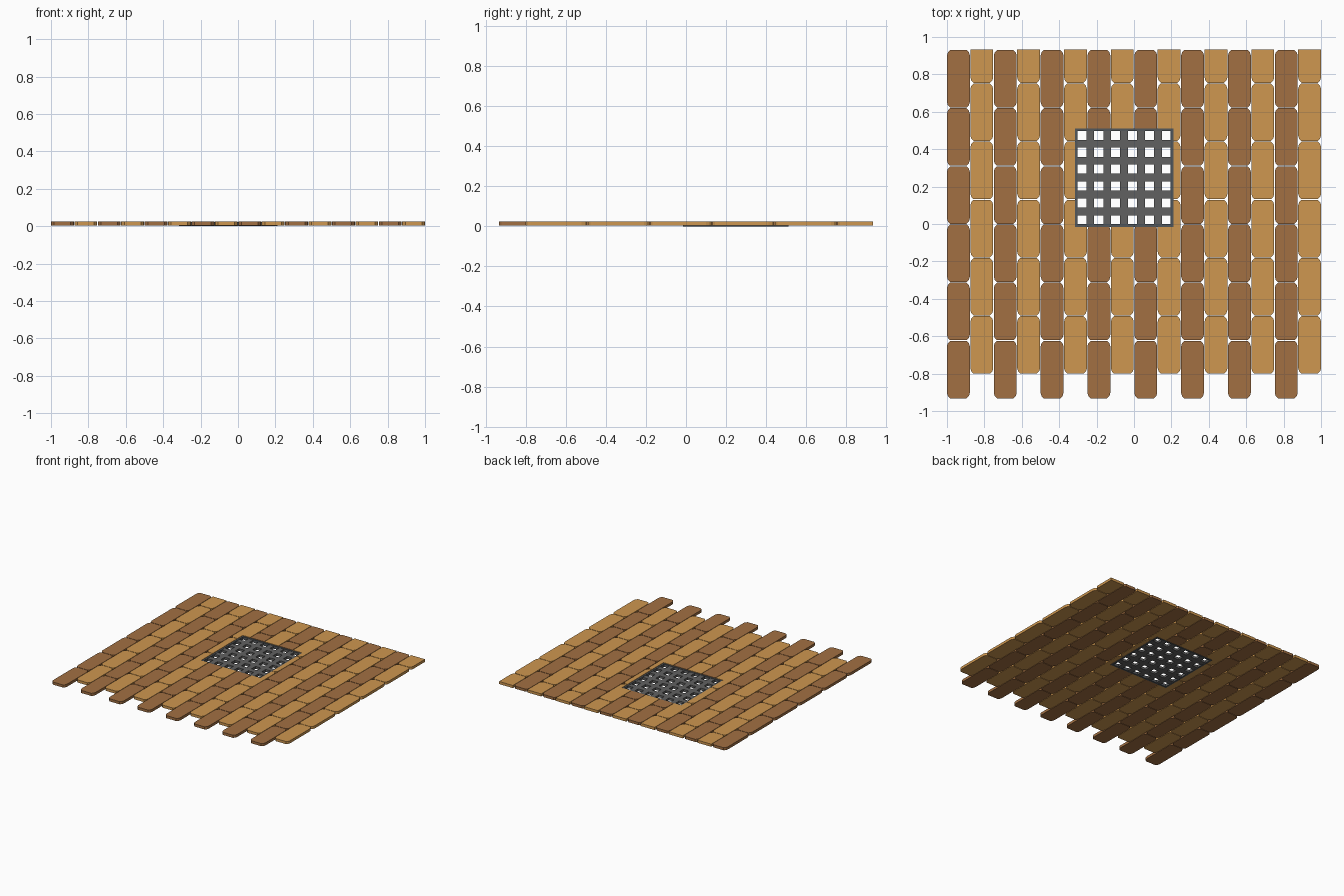
import bpy, bmesh

if "Cube" in bpy.data.objects:
    bpy.data.objects.remove(bpy.data.objects["Cube"])

PITCH_X, PLANK_W = 0.1252, 0.122
PITCH_Y, PLANK_L = 0.311, 0.307
Z0, Z1 = 0.004, 0.025
TOP_Y = 0.932
GX, GY, GH = -0.053, 0.248, 0.263   # grate centre and half size


def material(name, rgb):
    m = bpy.data.materials.new(name)
    m.diffuse_color = (*rgb, 1)
    m.use_nodes = True
    m.node_tree.nodes["Principled BSDF"].inputs["Base Color"].default_value = m.diffuse_color
    return m


def finish(name, bm, mat=None):
    bmesh.ops.recalc_face_normals(bm, faces=bm.faces)
    me = bpy.data.meshes.new(name)
    bm.to_mesh(me)
    bm.free()
    ob = bpy.data.objects.new(name, me)
    bpy.context.collection.objects.link(ob)
    if mat:
        me.materials.append(mat)
    return ob


def box(bm, x0, x1, y0, y1, z0, z1):
    r = bmesh.ops.create_cube(bm, size=1)
    for v in r["verts"]:
        v.co = ((x0 + x1) / 2 + v.co.x * (x1 - x0),
                (y0 + y1) / 2 + v.co.y * (y1 - y0),
                (z0 + z1) / 2 + v.co.z * (z1 - z0))


def plank(bm, x0, y0, y1, square_top=False):
    # outline with softened corners, extruded upward
    x1 = x0 + PLANK_W
    a, b, c = 0.017, 0.005, 0.028
    pts = [(x0 + a, y0), (x1 - a, y0), (x1 - b, y0 + 0.012), (x1, y0 + c)]
    if square_top:
        pts += [(x1, y1), (x0, y1)]
    else:
        pts += [(x1, y1 - c), (x1 - b, y1 - 0.012), (x1 - a, y1),
                (x0 + a, y1), (x0 + b, y1 - 0.012), (x0, y1 - c)]
    pts += [(x0, y0 + c), (x0 + b, y0 + 0.012)]
    f = bm.faces.new([bm.verts.new((x, y, Z0)) for x, y in pts])
    r = bmesh.ops.extrude_face_region(bm, geom=[f])
    for v in r["geom"]:
        if isinstance(v, bmesh.types.BMVert):
            v.co.z = Z1


# opening cutter for the grate
bm = bmesh.new()
box(bm, GX - GH, GX + GH, GY - GH, GY + GH, -0.1, 0.1)
cutter = finish("grate_opening_cutter", bm)
cutter.hide_render = True


# staggered plank columns, every second one cut straight at the back
def planks(name, first, start_y, mat):
    bm = bmesh.new()
    for col in range(first, 16, 2):
        for row in range(6):
            y0 = start_y + row * PITCH_Y
            y1 = y0 + PLANK_L
            plank(bm, -1 + col * PITCH_X, y0, min(y1, TOP_Y), y1 > TOP_Y + 0.01)
    ob = finish(name, bm, mat)
    mod = ob.modifiers.new("opening", "BOOLEAN")
    mod.operation = "DIFFERENCE"
    mod.solver = "EXACT"
    mod.object = cutter
    bpy.context.view_layer.objects.active = ob
    bpy.ops.object.modifier_apply(modifier=mod.name)


planks("dark_planks", 0, -0.932, material("dark_wood", (0.36, 0.16, 0.055)))
planks("light_planks", 1, -0.8, material("light_wood", (0.62, 0.31, 0.08)))
bpy.data.objects.remove(cutter)

# grate rim
rim, top = 0.014, 0.022
bm = bmesh.new()
for s in (-1, 1):
    a, b = sorted((s * GH, s * (GH - rim)))
    box(bm, GX + a, GX + b, GY - GH, GY + GH, 0, top)
    box(bm, GX - GH + rim, GX + GH - rim, GY + a, GY + b, 0, top)
finish("grate_rim", bm, material("rim_metal", (0.085, 0.095, 0.105)))

# grate plate: cell grid with the square holes left out, thickened
step, hole, n = 0.0905, 0.049, 6
inner = GH - rim
cuts = [-inner]
for i in range(n):
    c = (i - (n - 1) / 2) * step
    cuts += [c - hole / 2, c + hole / 2]
cuts.append(inner)
bm = bmesh.new()
g = [[bm.verts.new((GX + x, GY + y, 0.001)) for y in cuts] for x in cuts]
for i in range(len(cuts) - 1):
    for j in range(len(cuts) - 1):
        if not (i % 2 and j % 2):
            bm.faces.new((g[i][j], g[i + 1][j], g[i + 1][j + 1], g[i][j + 1]))
r = bmesh.ops.extrude_face_region(bm, geom=bm.faces[:])
for v in r["geom"]:
    if isinstance(v, bmesh.types.BMVert):
        v.co.z = 0.02
# bottom faces are retained by the extrusion or rebuilt here
low = [v for v in bm.verts if v.co.z < 0.01]
if not any(all(v.co.z < 0.01 for v in f.verts) for f in bm.faces):
    for i in range(len(cuts) - 1):
        for j in range(len(cuts) - 1):
            if not (i % 2 and j % 2):
                bm.faces.new((g[i][j], g[i][j + 1], g[i + 1][j + 1], g[i + 1][j]))
finish("grate_plate", bm, material("grate_metal", (0.12, 0.12, 0.12)))
